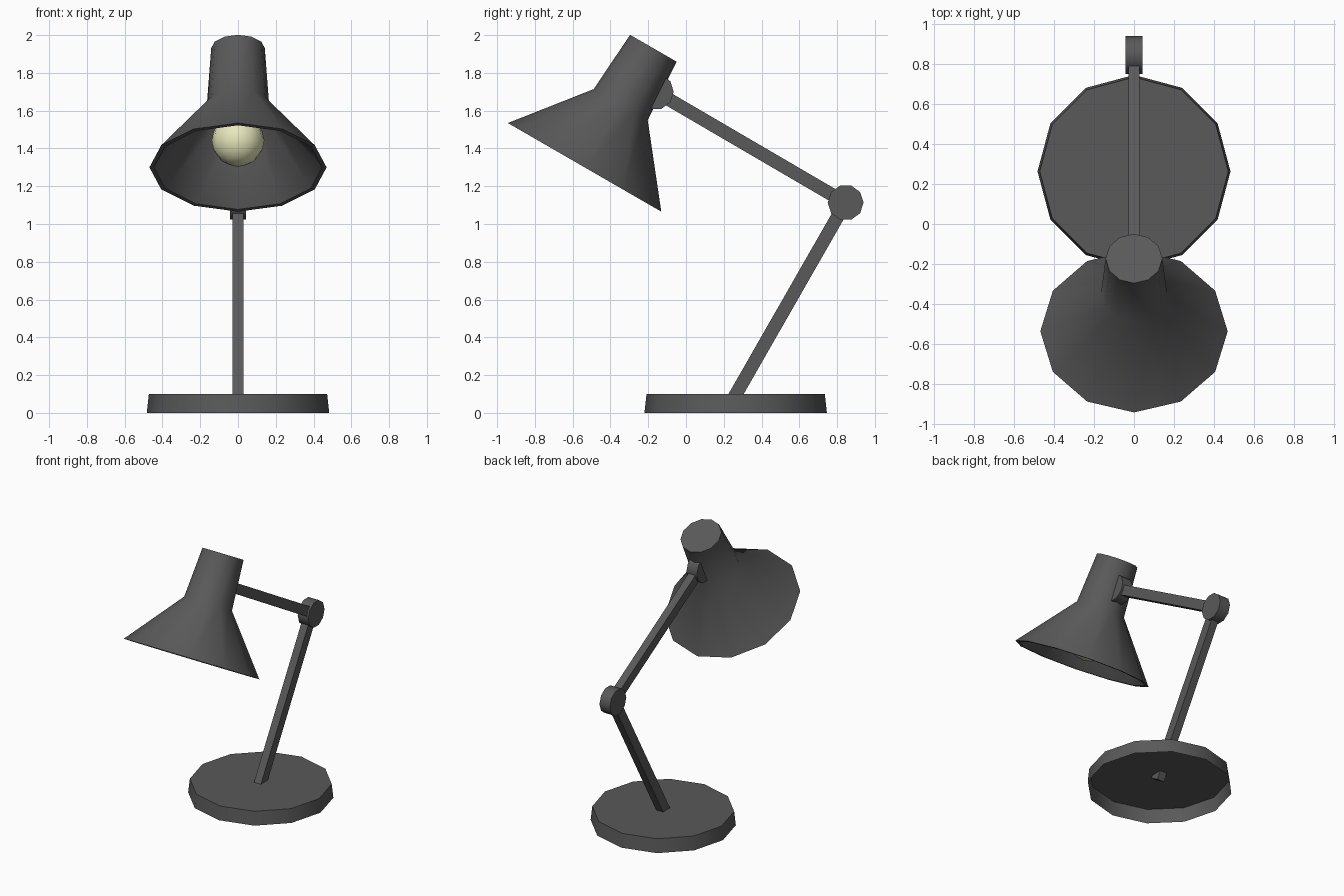
import bpy, bmesh, math
from mathutils import Matrix, Vector

if "Cube" in bpy.data.objects:
    bpy.data.objects.remove(bpy.data.objects["Cube"])


def material(name, rgb):
    m = bpy.data.materials.new(name)
    m.diffuse_color = (*rgb, 1)
    m.use_nodes = True
    m.node_tree.nodes["Principled BSDF"].inputs["Base Color"].default_value = m.diffuse_color
    return m


METAL = material("dark_metal", (0.1, 0.1, 0.1))
GLOW = material("bulb_glass", (0.8, 0.8, 0.5))


def finish(name, bm, matrix, mat=METAL):
    me = bpy.data.meshes.new(name)
    bm.to_mesh(me)
    bm.free()
    for p in me.polygons:
        p.use_smooth = True
    me.set_sharp_from_angle(angle=math.radians(45))
    me.materials.append(mat)
    me.transform(matrix)
    ob = bpy.data.objects.new(name, me)
    bpy.context.collection.objects.link(ob)
    return ob


def lathe(name, profile, matrix, sides=12, cap_start=True, cap_end=True):
    """Revolve (radius, height) points around local z."""
    bm = bmesh.new()
    rings = [[bm.verts.new((r * math.cos(math.tau * i / sides),
                            r * math.sin(math.tau * i / sides), z))
              for i in range(sides)] for r, z in profile]
    for a, b in zip(rings, rings[1:]):
        for i in range(sides):
            j = (i + 1) % sides
            bm.faces.new((a[i], a[j], b[j], b[i]))
    if cap_start:
        bm.faces.new(rings[0][::-1])
    if cap_end:
        bm.faces.new(rings[-1])
    return finish(name, bm, matrix)


def arm(name, start, end, width=0.056, depth=0.07):
    """Square bar between two points in the x = 0 plane."""
    a, b = Vector((0, *start)), Vector((0, *end))
    d = b - a
    tilt = Matrix.Rotation(-math.atan2(d.y, d.z), 4, 'X')
    bm = bmesh.new()
    bmesh.ops.create_cube(bm, size=1)
    bmesh.ops.scale(bm, vec=(width, depth, d.length), verts=bm.verts)
    return finish(name, bm, Matrix.Translation((a + b) / 2) @ tilt)


ELBOW = (0.845, 1.113)
WRIST = (-0.16, 1.70)

# Base: shallow dish, open underneath
lathe("base", [(0.483, 0), (0.472, 0.1)],
      Matrix.Translation((0, 0.263, 0)), cap_start=False)

# Arms
arm("lower_arm", (0.245, 0.065), ELBOW)
arm("upper_arm", ELBOW, WRIST)

# Pivot discs, axis along x
for name, (y, z) in (("elbow_joint", ELBOW), ("shade_joint", WRIST)):
    lathe(name, [(0.095, -0.042), (0.095, 0.042)],
          Matrix.Translation((0, y, z)) @ Matrix.Rotation(math.pi / 2, 4, 'Y')
          @ Matrix.Rotation(math.pi / 2, 4, 'Z'), sides=10)

# Shade: thin shell, tilted forward
tilt = Matrix.Translation((0, -0.537, 1.30)) @ Matrix.Rotation(-math.radians(30), 4, 'X')
lathe("shade", [(0.125, 0.71), (0.147, 0.375), (0.445, 0),
                (0.469, 0), (0.165, 0.383), (0.142, 0.728)], tilt)

# Bulb
bm = bmesh.new()
bmesh.ops.create_uvsphere(bm, u_segments=12, v_segments=8, radius=0.14)
finish("bulb", bm, tilt @ Matrix.Translation((0, 0, 0.165)), GLOW)
